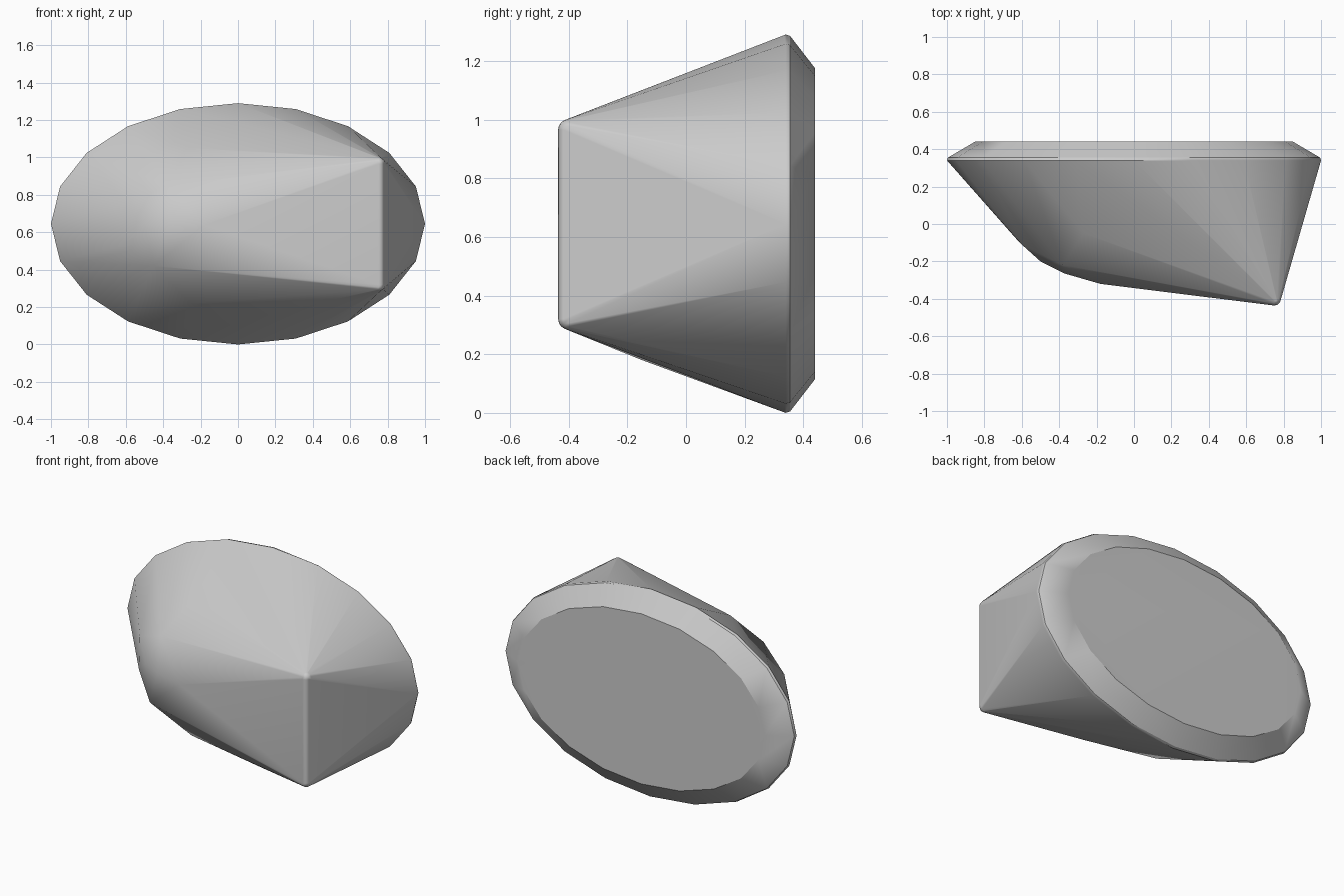
import bpy, bmesh, math
from mathutils import Vector

cube = bpy.data.objects.get("Cube")
if cube:
    bpy.data.objects.remove(cube, do_unlink=True)

MID = 0.645  # height of the oval's centre


def oval(bm, half_x, half_z, y, sides=20):
    for i in range(sides):
        a = math.tau * i / sides
        bm.verts.new((half_x * math.sin(a), y, MID + half_z * math.cos(a)))


stone = bpy.data.materials.new("light_grey")
grey = (0.6, 0.6, 0.6, 1)
stone.diffuse_color = grey
stone.use_nodes = True
stone.node_tree.nodes["Principled BSDF"].inputs["Base Color"].default_value = grey

bm = bmesh.new()

# Flat back, bevelled out to the widest rim
oval(bm, 0.85, 0.53, 0.44)
oval(bm, 0.995, 0.64, 0.355)
oval(bm, 1.0, 0.645, 0.34)

# Rounded tips of the upright front edge
for z in (0.32, 0.965):
    ball = bmesh.ops.create_uvsphere(bm, u_segments=12, v_segments=8, radius=0.036)
    bmesh.ops.translate(bm, verts=ball["verts"], vec=Vector((0.75, -0.40, z)))

# Cut facets of the front and the tapering side
facets = [
    (-0.18, -0.32, 0.64), (-0.37, -0.265, 0.64), (-0.45, -0.225, 0.42),
    (-0.50, -0.20, 0.64), (-0.62, -0.09, 0.53), (-0.60, -0.11, 0.75),
    (-0.68, -0.02, 0.64), (-0.38, -0.22, 0.85), (-0.27, -0.05, 1.05),
    (-0.25, -0.10, 0.22), (0.25, -0.15, 0.18),
]
for point in facets:
    bm.verts.new(point)

# Wrap the points in one closed faceted body
hull = bmesh.ops.convex_hull(bm, input=bm.verts[:])
loose = {g for g in hull["geom_interior"] + hull["geom_unused"]
         if isinstance(g, bmesh.types.BMVert)}
bmesh.ops.delete(bm, geom=list(loose), context="VERTS")
inner = [f for f in bm.faces if all(abs(v.co.y - 0.44) > 0.001 for v in f.verts)
         and all(len(e.link_faces) > 2 for e in f.edges)]
bmesh.ops.delete(bm, geom=inner, context="FACES")
bmesh.ops.dissolve_limit(bm, angle_limit=math.radians(1),
                         verts=bm.verts[:], edges=bm.edges[:])
bmesh.ops.recalc_face_normals(bm, faces=bm.faces[:])

mesh = bpy.data.meshes.new("faceted_stone")
bm.to_mesh(mesh)
bm.free()
mesh.materials.append(stone)
body = bpy.data.objects.new("faceted_stone", mesh)
bpy.context.collection.objects.link(body)

# Soft facets, with normals that favour the large faces
bpy.ops.object.select_all(action="DESELECT")
body.select_set(True)
bpy.context.view_layer.objects.active = body
bpy.ops.object.shade_smooth_by_angle(angle=math.radians(32))
weighted = body.modifiers.new("weighted_normals", "WEIGHTED_NORMAL")
weighted.keep_sharp = True
